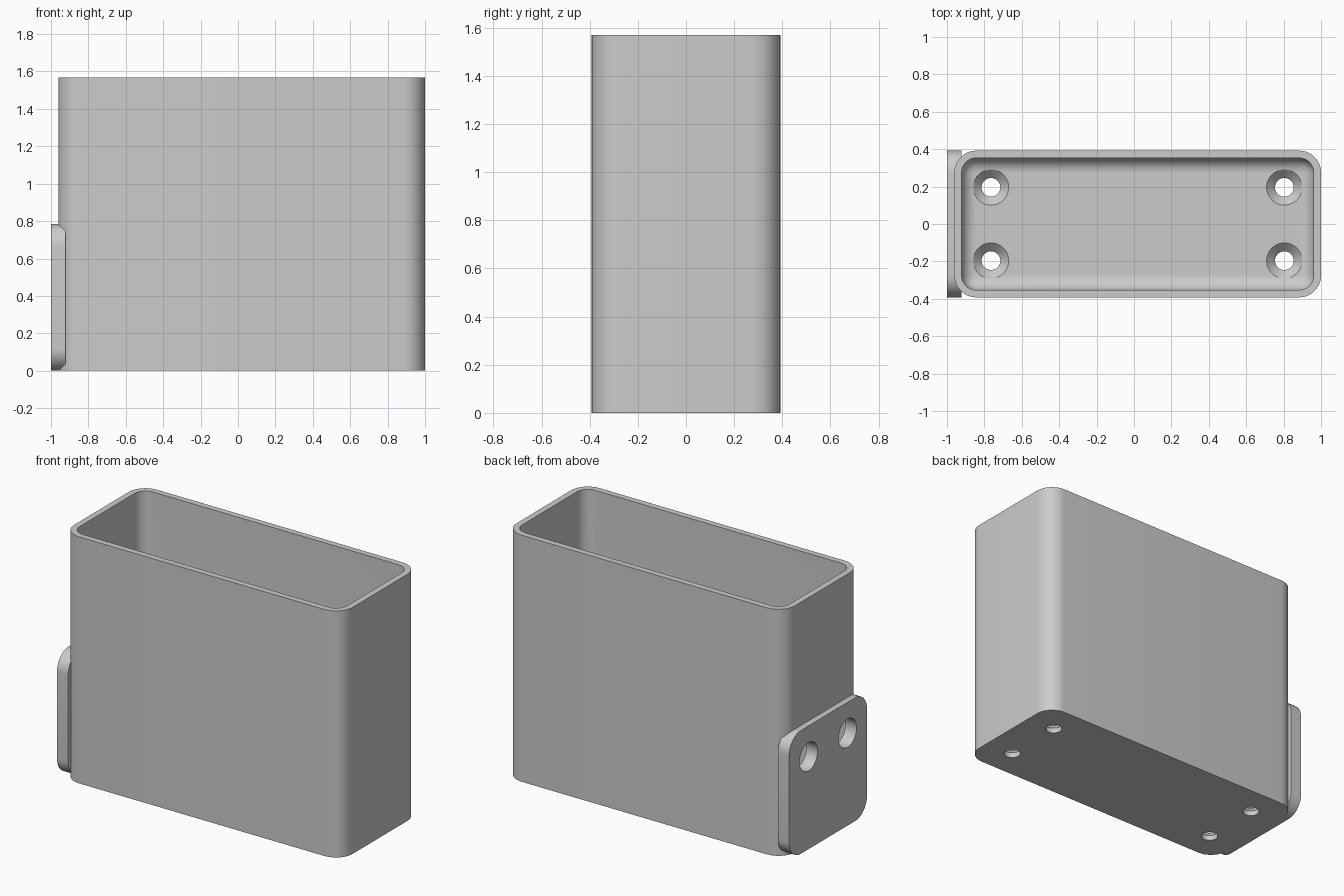
import bpy, bmesh, math
from mathutils import Matrix, Vector

if "Cube" in bpy.data.objects:
    bpy.data.objects.remove(bpy.data.objects["Cube"])

U = 2 / 51                      # one design unit
WALL, PLATE, RADIUS = U, 2 * U, 3 * U
LEFT, RIGHT, HALF_Y, HEIGHT = -1 + U, 1.0, 10 * U, 40 * U
MID_X = (LEFT + RIGHT) / 2
HOLE_Y = 5 * U

grey = bpy.data.materials.new("plain grey")
grey.use_nodes = True
grey.diffuse_color = (0.6, 0.6, 0.6, 1)
grey.node_tree.nodes["Principled BSDF"].inputs["Base Color"].default_value = grey.diffuse_color


def finish(name, bm):
    bmesh.ops.recalc_face_normals(bm, faces=bm.faces)
    mesh = bpy.data.meshes.new(name)
    bm.to_mesh(mesh)
    bm.free()
    mesh.materials.append(grey)
    ob = bpy.data.objects.new(name, mesh)
    bpy.context.collection.objects.link(ob)
    return ob


def rounded_box(name, low, high, radius, axis, round_floor=False):
    """Box whose edges along one axis (and, if asked, the floor edges) are rounded."""
    low, high = Vector(low), Vector(high)
    bm = bmesh.new()
    bmesh.ops.create_cube(bm, size=1, matrix=Matrix.Translation((low + high) / 2)
                          @ Matrix.Diagonal((high - low).to_4d()))
    edges = []
    for e in bm.edges:
        a, b = (v.co for v in e.verts)
        along = abs((a - b).normalized()[axis]) > 0.9
        at_floor = max(a.z, b.z) < low.z + 0.001
        if along or (round_floor and at_floor):
            edges.append(e)
    bmesh.ops.bevel(bm, geom=edges, offset=radius, segments=10, profile=0.5, affect='EDGES')
    return finish(name, bm)


def turned(name, profile, place):
    """Solid of revolution from (radius, height) points."""
    bm = bmesh.new()
    n = 40
    rings = [[bm.verts.new((r * math.cos(k * math.tau / n), r * math.sin(k * math.tau / n), h))
              for k in range(n)] for r, h in profile]
    for a, b in zip(rings, rings[1:]):
        for k in range(n):
            j = (k + 1) % n
            bm.faces.new((a[k], a[j], b[j], b[k]))
    bm.faces.new(rings[0])
    bm.faces.new(rings[-1])
    bm.transform(place)
    return finish(name, bm)


def combine(ob, other, operation):
    mod = ob.modifiers.new(operation.lower(), 'BOOLEAN')
    mod.operation, mod.object, mod.solver = operation, other, 'EXACT'
    bpy.context.view_layer.objects.active = ob
    bpy.ops.object.modifier_apply(modifier=mod.name)
    bpy.data.objects.remove(other)


# Upright bin with a mounting plate set into its end wall
body = rounded_box("open_bin", (LEFT, -HALF_Y, 0), (RIGHT, HALF_Y, HEIGHT), RADIUS, 2)
plate = rounded_box("mounting_plate", (-1, -HALF_Y, 0), (-1 + PLATE, HALF_Y, 20 * U), RADIUS, 0)
combine(body, plate, 'UNION')

# Hollow with a filleted floor
hollow = rounded_box("hollow", (LEFT + WALL, -HALF_Y + WALL, PLATE),
                     (RIGHT - WALL, HALF_Y - WALL, HEIGHT + 0.2), RADIUS - WALL, 2, True)
combine(body, hollow, 'DIFFERENCE')

# Countersunk floor holes and plain plate holes
SMALL, BIG = 0.05, 0.095
countersink = [(SMALL, -0.05), (SMALL, PLATE - (BIG - SMALL)), (BIG, PLATE), (BIG, PLATE + 0.1)]
plain = [(BIG - 0.005, -0.05), (BIG - 0.005, PLATE + 0.05)]
for y in (-HOLE_Y, HOLE_Y):
    for x in (MID_X - 20 * U, MID_X + 20 * U):
        combine(body, turned("floor_hole", countersink, Matrix.Translation((x, y, 0))), 'DIFFERENCE')
    place = Matrix.Translation((-1, y, 15 * U)) @ Matrix.Rotation(math.pi / 2, 4, 'Y')
    combine(body, turned("plate_hole", plain, place), 'DIFFERENCE')

bpy.ops.object.select_all(action='DESELECT')
body.select_set(True)
bpy.context.view_layer.objects.active = body
bpy.ops.object.shade_smooth_by_angle(angle=math.radians(30))
